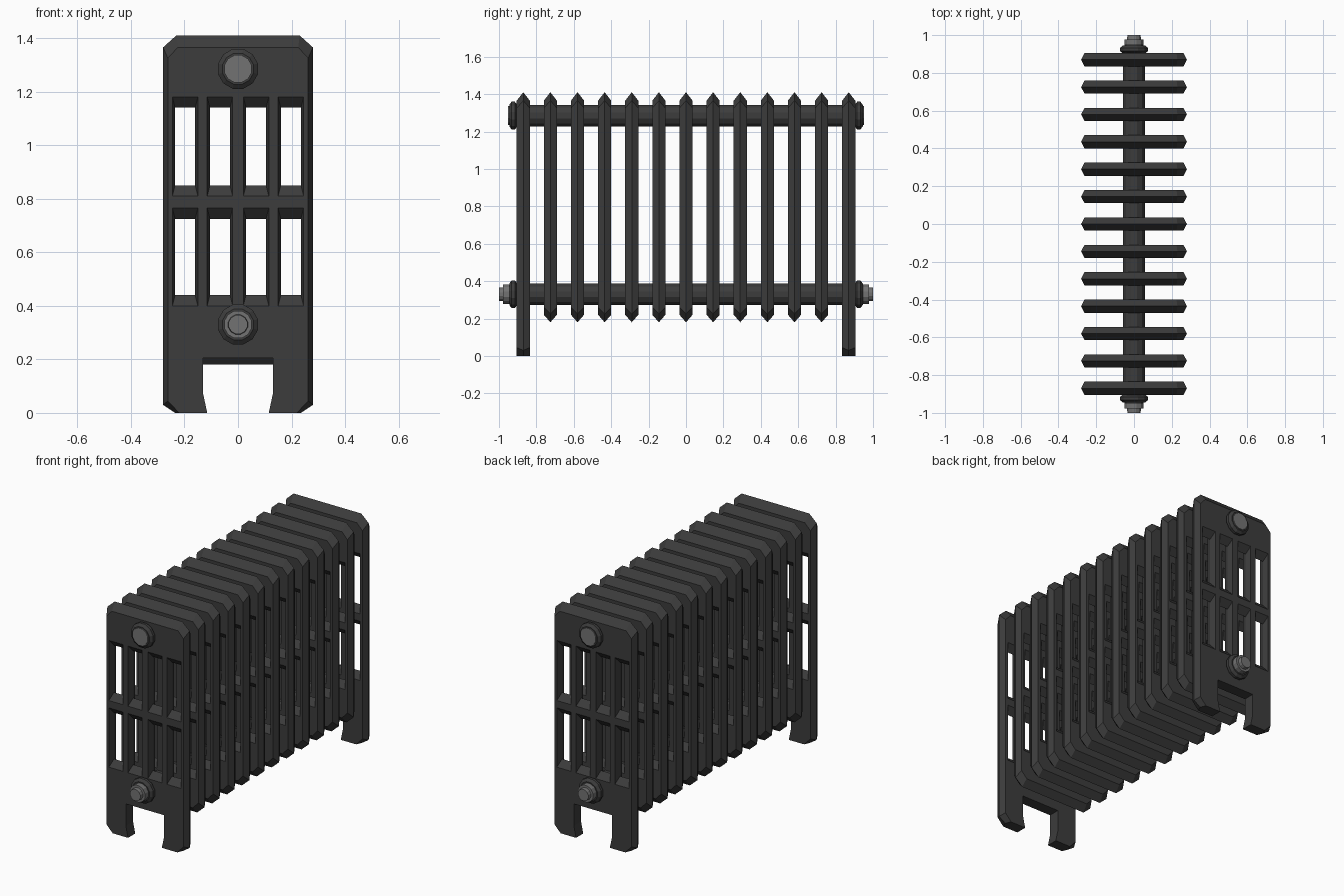
import bpy, bmesh, math

if "Cube" in bpy.data.objects:
    bpy.data.objects.remove(bpy.data.objects["Cube"])


def material(name, v):
    m = bpy.data.materials.new(name)
    m.diffuse_color = (v, v, v, 1)
    m.use_nodes = True
    m.node_tree.nodes["Principled BSDF"].inputs["Base Color"].default_value = m.diffuse_color
    return m


IRON = material("dark iron", 0.045)
STEEL = material("grey steel", 0.17)
HALF = 0.035  # half thickness of a section


def add_object(name, bm, mat):
    bmesh.ops.recalc_face_normals(bm, faces=bm.faces)
    me = bpy.data.meshes.new(name)
    bm.to_mesh(me)
    bm.free()
    me.materials.append(mat)
    ob = bpy.data.objects.new(name, me)
    bpy.context.collection.objects.link(ob)
    return ob


def rect(x0, x1, z0, z1):
    return [(x0, z0), (x1, z0), (x1, z1), (x0, z1)]


def mirrored(half):
    return half + [(-x, z) for x, z in reversed(half)]


def section(name, ridge, face):
    """Pierced plate whose rims slope from each flat face to a central ridge."""
    loops = [(mirrored(ridge), mirrored(face))]
    for x0, x1 in ((-.235, -.16), (-.105, -.03), (.03, .105), (.16, .235)):
        for z0, z1 in ((.44, .725), (.85, 1.14)):
            loops.append((rect(x0, x1, z0, z1),
                          rect(x0 - .01, x1 + .01, z0 - .04, z1 + .04)))
    bm = bmesh.new()
    rims = {-HALF: [], HALF: []}
    for mid, flat in loops:
        n = len(mid)
        mv = [bm.verts.new((x, 0, z)) for x, z in mid]
        for y in rims:
            fv = [bm.verts.new((x, y, z)) for x, z in flat]
            for i in range(n):
                j = (i + 1) % n
                bm.faces.new((mv[i], mv[j], fv[j], fv[i]))
                rims[y].append(bm.edges.get((fv[i], fv[j])))
    for edges in rims.values():
        bmesh.ops.triangle_fill(bm, edges=edges, use_beauty=True, normal=(0, -1, 0))
    return add_object(name, bm, IRON)


def lathe(name, profile, z, mat, sides=12):
    """Turned part along y, from (y, radius) pairs, with closed ends."""
    bm = bmesh.new()
    rings = []
    for y, r in profile:
        angles = [2 * math.pi * (i + .5) / sides for i in range(sides)]
        rings.append([bm.verts.new((r * math.cos(a), y, z + r * math.sin(a))) for a in angles])
    for a, b in zip(rings, rings[1:]):
        for i in range(sides):
            j = (i + 1) % sides
            bm.faces.new((a[i], a[j], b[j], b[i]))
    bm.faces.new(rings[0])
    bm.faces.new(rings[-1])
    return add_object(name, bm, mat)


# Inner sections share one mesh
top_ridge = [(.23, 1.41), (.28, 1.365)]
top_face = [(.225, 1.365), (.262, 1.325)]
first = section("inner_section", top_ridge + [(.28, .225), (.23, .18)],
                top_face + [(.262, .26), (.225, .22)])
first.location.y = -5 * .145
for k in range(-4, 6):
    ob = first.copy()
    ob.location.y = k * .145
    bpy.context.collection.objects.link(ob)

# End sections with feet
foot = [(.115, 0), (.13, .07), (.13, .205)]
front = section("front_end_section", top_ridge + [(.28, .03), (.235, 0)] + foot,
                top_face + [(.262, .045), (.22, 0)] + foot)
front.location.y = -.87
back = front.copy()
back.name = "back_end_section"
back.location.y = .87
bpy.context.collection.objects.link(back)

# Connecting pipes, collars and plugs
for level, z in (("lower", .33), ("upper", 1.285)):
    lathe(level + "_pipe", [(-.88, .06), (.88, .06)], z, IRON)
    for side, s in (("front", -1), ("back", 1)):
        lathe(f"{level}_{side}_collar",
              [(s * .9, .055), (s * .915, .077), (s * .932, .077), (s * .945, .06)], z, IRON)
        if level == "upper":
            plug = [(s * .93, .053), (s * .951, .053)]
        else:
            plug = [(s * .93, .053), (s * .978, .053), (s * .978, .038), (s, .036)]
        lathe(f"{level}_{side}_plug", plug, z, STEEL)
